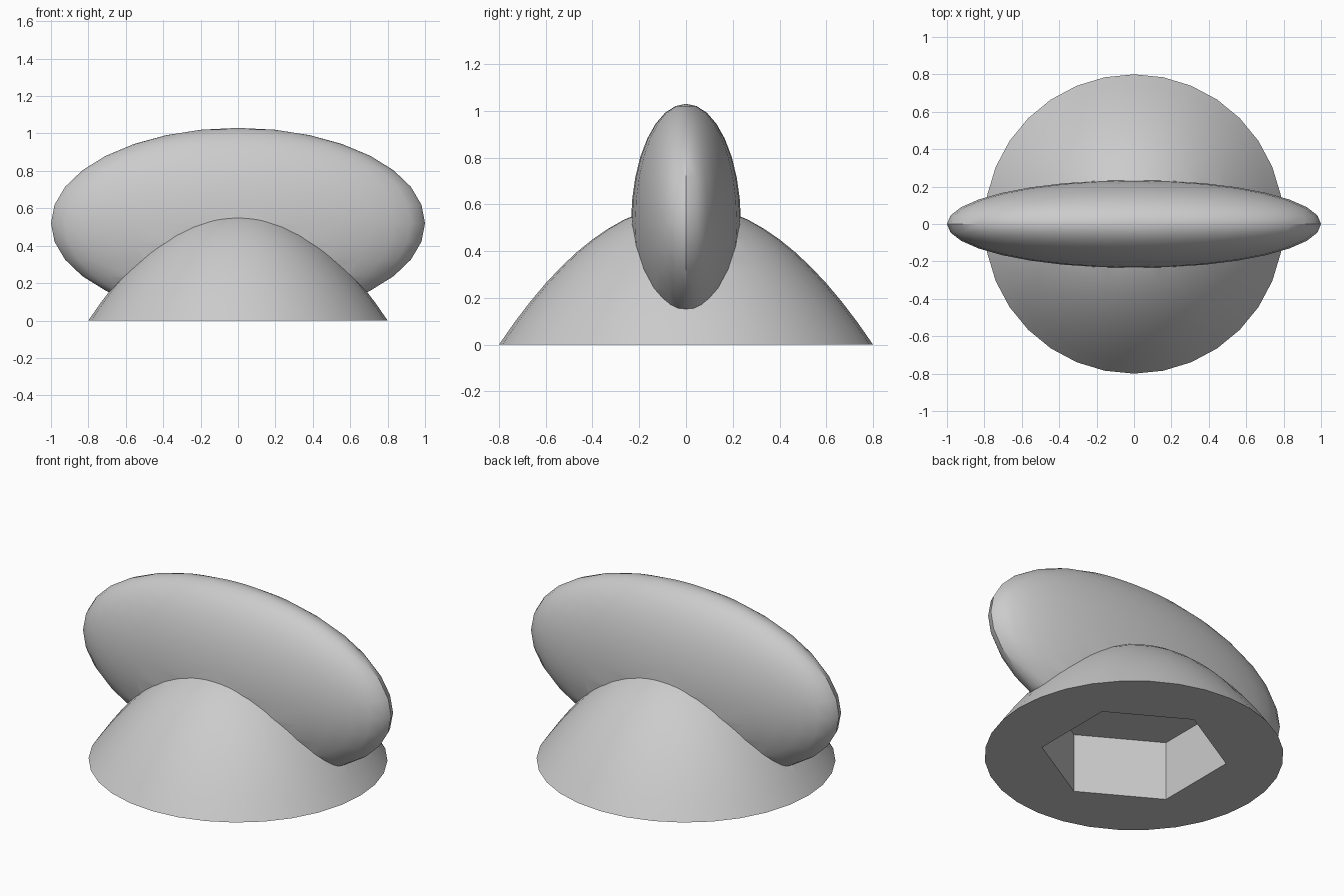
import bpy, bmesh, math
from mathutils import Matrix

if "Cube" in bpy.data.objects:
    bpy.data.objects.remove(bpy.data.objects["Cube"], do_unlink=True)

grey = bpy.data.materials.new("light grey")
grey.use_nodes = True
colour = (0.6, 0.6, 0.6, 1)
grey.diffuse_color = colour
grey.node_tree.nodes["Principled BSDF"].inputs["Base Color"].default_value = colour


def add_object(name, bm):
    bmesh.ops.recalc_face_normals(bm, faces=bm.faces)
    mesh = bpy.data.meshes.new(name)
    bm.to_mesh(mesh)
    bm.free()
    mesh.materials.append(grey)
    obj = bpy.data.objects.new(name, mesh)
    bpy.context.collection.objects.link(obj)
    return obj


# Domed base: a parabola turned around the vertical axis
RADIUS, PEAK, RINGS = 0.8, 0.6, 12
bm = bmesh.new()
profile = [bm.verts.new((RADIUS * i / RINGS, 0, PEAK * (1 - (i / RINGS) ** 2)))
           for i in range(RINGS + 1)]
profile.append(bm.verts.new((0, 0, 0)))
edges = [bm.edges.new(pair) for pair in zip(profile, profile[1:])]
bmesh.ops.spin(bm, geom=profile + edges, cent=(0, 0, 0), axis=(0, 0, 1),
               angle=math.tau, steps=32)
bmesh.ops.remove_doubles(bm, verts=bm.verts, dist=0.0001)
knob = add_object("wing_knob", bm)

# Flat oval grip across the base
bm = bmesh.new()
bmesh.ops.create_uvsphere(
    bm, u_segments=32, v_segments=16, radius=1,
    matrix=Matrix.Translation((0, 0, 0.52)) @ Matrix.Diagonal((1, 0.235, 0.51, 1)))
grip = add_object("oval_grip", bm)

# Six-sided socket in the underside
DEPTH = 0.35
bm = bmesh.new()
bmesh.ops.create_cone(
    bm, cap_ends=True, segments=6, radius1=0.5, radius2=0.5, depth=2 * DEPTH,
    matrix=Matrix.Rotation(math.radians(30), 4, "Z"))
# put two corners on the front-back axis
if max(v.co.y for v in bm.verts) < 0.49:
    bmesh.ops.rotate(bm, verts=bm.verts, matrix=Matrix.Rotation(math.radians(30), 3, "Z"))
socket = add_object("socket_cutter", bm)

# Fuse the grip to the base, then cut the socket through both
bpy.ops.object.select_all(action="DESELECT")
bpy.context.view_layer.objects.active = knob
knob.select_set(True)
for tool, operation in ((grip, "UNION"), (socket, "DIFFERENCE")):
    mod = knob.modifiers.new(operation.title(), "BOOLEAN")
    mod.object, mod.operation, mod.solver = tool, operation, "EXACT"
    bpy.ops.object.modifier_apply(modifier=mod.name)
    bpy.data.objects.remove(tool, do_unlink=True)

bpy.ops.object.shade_smooth_by_angle(angle=math.radians(30))
